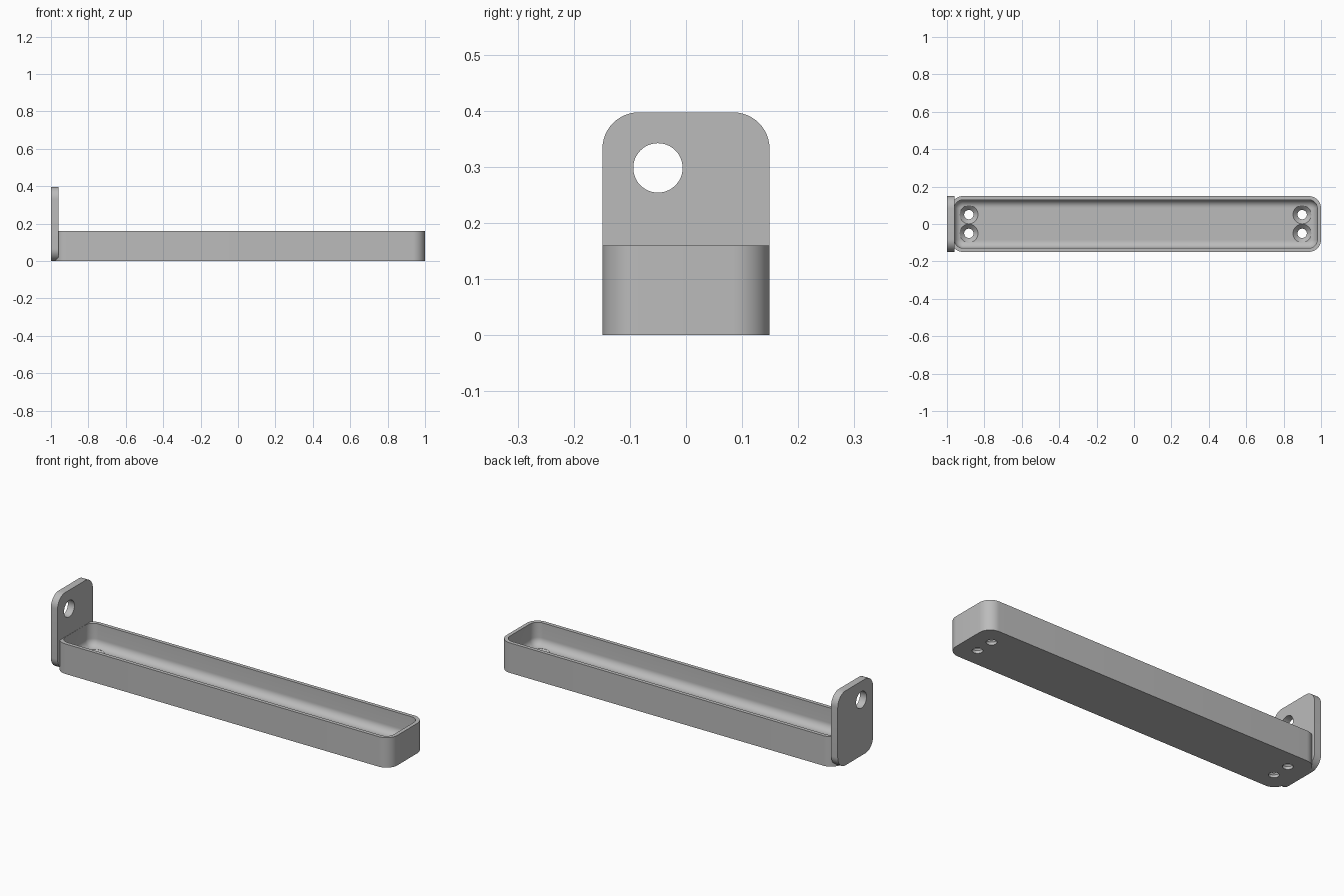
import bpy, bmesh, math
from mathutils import Matrix, Vector

cube = bpy.data.objects.get("Cube")
if cube:
    bpy.data.objects.remove(cube, do_unlink=True)

grey = bpy.data.materials.new("light grey")
grey.use_nodes = True
grey.diffuse_color = (0.5, 0.5, 0.5, 1)
grey.node_tree.nodes["Principled BSDF"].inputs["Base Color"].default_value = (0.5, 0.5, 0.5, 1)


def rounded_rect(cx, cy, hx, hy, r, steps=12):
    """Counter-clockwise outline of a rectangle with rounded corners."""
    pts = []
    for k, (sx, sy) in enumerate([(1, 1), (-1, 1), (-1, -1), (1, -1)]):
        for i in range(steps + 1):
            a = math.pi / 2 * (k + i / steps)
            pts.append((cx + sx * (hx - r) + r * math.cos(a),
                        cy + sy * (hy - r) + r * math.sin(a)))
    return pts


def loft(name, rings):
    """Skin a list of (outline, height) rings and cap both ends."""
    bm = bmesh.new()
    loops = [[bm.verts.new((x, y, z)) for x, y in pts] for pts, z in rings]
    for a, b in zip(loops, loops[1:]):
        for i in range(len(a)):
            j = (i + 1) % len(a)
            bm.faces.new((a[i], a[j], b[j], b[i]))
    bm.faces.new(loops[0][::-1])
    bm.faces.new(loops[-1])
    bmesh.ops.recalc_face_normals(bm, faces=bm.faces)
    mesh = bpy.data.meshes.new(name)
    bm.to_mesh(mesh)
    bm.free()
    mesh.materials.append(grey)
    obj = bpy.data.objects.new(name, mesh)
    bpy.context.collection.objects.link(obj)
    return obj


def circle(cx, cy, r, n=40):
    return [(cx + r * math.cos(2 * math.pi * i / n),
             cy + r * math.sin(2 * math.pi * i / n)) for i in range(n)]


def cut(target, cutter):
    """Subtract the cutter, then remove it."""
    mod = target.modifiers.new("hole", "BOOLEAN")
    mod.operation = "DIFFERENCE"
    mod.solver = "EXACT"
    mod.object = cutter
    cutter.hide_render = True
    bpy.ops.object.select_all(action="DESELECT")
    target.select_set(True)
    bpy.context.view_layer.objects.active = target
    bpy.ops.object.modifier_apply(modifier=mod.name)
    bpy.data.objects.remove(cutter, do_unlink=True)


def smooth(obj):
    bpy.ops.object.select_all(action="DESELECT")
    obj.select_set(True)
    bpy.context.view_layer.objects.active = obj
    bpy.ops.object.shade_smooth_by_angle(angle=math.radians(30))


# Tray: outer wall, rim, inner wall, filleted floor
CX, HX, HY, R = 0.01, 0.99, 0.149, 0.065
WALL, FLOOR, FILLET, TOP = 0.02, 0.04, 0.04, 0.16


def outline(inset):
    return rounded_rect(CX, 0, HX - inset, HY - inset, R - inset)


rings = [(outline(0), 0), (outline(0), TOP), (outline(WALL), TOP)]
for i in range(11):
    a = math.pi / 2 * i / 10
    rings.append((outline(WALL + FILLET * (1 - math.cos(a))),
                  FLOOR + FILLET * (1 - math.sin(a))))
tray = loft("tray", rings)

# Countersunk screw holes near both ends
for x in (-0.883, 0.899):
    for y in (-0.05, 0.05):
        profile = [(0.025, -0.02), (0.025, 0.015), (0.049, FLOOR), (0.049, 0.1)]
        cut(tray, loft("screw_cutter", [(circle(x, y, r), z) for r, z in profile]))
smooth(tray)

# Upright end plate with an off-centre round hole
HEIGHT = 0.397
shape = rounded_rect(0, HEIGHT / 2, HY, HEIGHT / 2, R)
plate = loft("end_plate", [(shape, -1.0), (shape, -0.961)])
cut(plate, loft("plate_cutter", [(circle(-0.05, 0.298, 0.044, 48), z) for z in (-1.1, -0.9)]))
# turn the outline so its plane faces along x
plate.data.transform(Matrix(((0, 0, 1, 0), (1, 0, 0, 0), (0, 1, 0, 0), (0, 0, 0, 1))))
smooth(plate)
